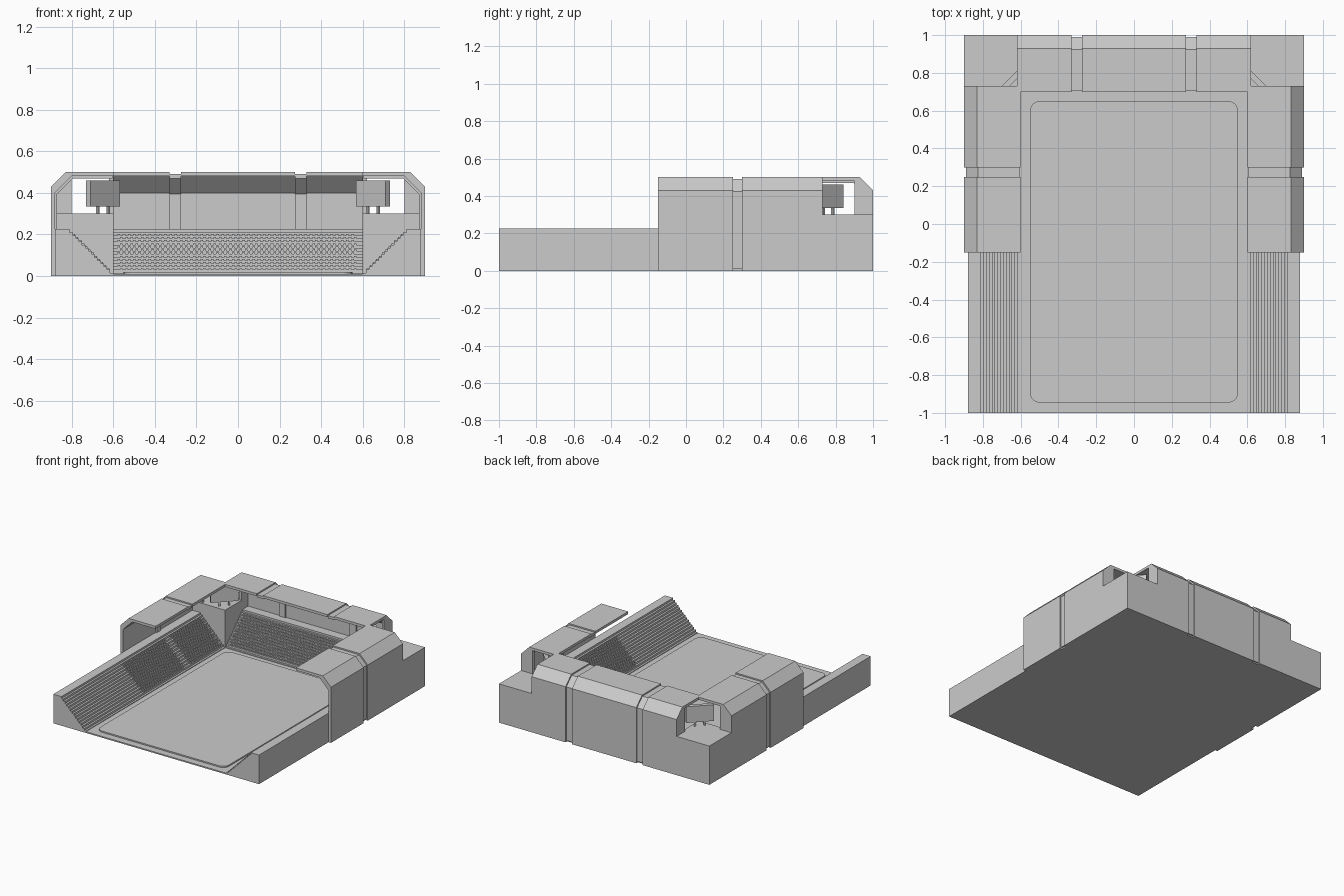
import bpy, bmesh
from math import pi, cos, sin
from mathutils import Matrix, Vector

if "Cube" in bpy.data.objects:
    bpy.data.objects.remove(bpy.data.objects["Cube"])


def finish(bm, name):
    bmesh.ops.recalc_face_normals(bm, faces=bm.faces)
    me = bpy.data.meshes.new(name)
    bm.to_mesh(me)
    bm.free()
    ob = bpy.data.objects.new(name, me)
    bpy.context.collection.objects.link(ob)
    return ob


def prism(bm, profile, place, a, b):
    """Sweep a (u, z) profile from a to b; place maps (u, t, z) to world."""
    ends = [[bm.verts.new(place(u, t, z)) for u, z in profile] for t in (a, b)]
    n = len(profile)
    for ring in ends:
        bm.faces.new(ring)
    for i in range(n):
        j = (i + 1) % n
        bm.faces.new((ends[0][i], ends[0][j], ends[1][j], ends[1][i]))


def box(bm, x0, x1, y0, y1, z0, z1, rot=None):
    m = Matrix.Translation(((x0 + x1) / 2, (y0 + y1) / 2, (z0 + z1) / 2))
    m = m @ Matrix.Diagonal((x1 - x0, y1 - y0, z1 - z0, 1))
    bmesh.ops.create_cube(bm, size=1, matrix=(rot @ m) if rot else m)


STEPS, STEP = 14, 0.015


def stand_profile(start, back):
    pts = [(start, 0)]
    for i in range(STEPS):
        u = start + i * STEP
        pts += [(u, (i + 1) * STEP), (u + STEP, (i + 1) * STEP)]
    top = (STEPS + 1) * STEP
    return pts + [(start + STEPS * STEP, top), (back, top), (back, 0)]


def shell_profile(e, d):
    return [(e - .3 + d / 2, .48 - d), (e - .1 - d / 2, .48 - d), (e - .02 - d, .40 - d / 2),
            (e - .02 - d, d), (e - d, d), (e - d, .43 - d / 2), (e - .07 - d / 2, .5 - d),
            (e - .3 + d / 2, .5 - d)]


def shell(name, e, place, cuts, caps):
    """Thin wall and roof; every second span is a recessed band."""
    bm = bmesh.new()
    for i in range(len(cuts) - 1):
        prism(bm, shell_profile(e, 0.01 if i % 2 else 0), place, cuts[i], cuts[i + 1])
    # closing plates on the open corner ends
    cap = [(e - .1, .23), (e - .1, .48), (e - .02, .40), (e - .02, .23)]
    for a, b in caps:
        prism(bm, cap, place, a, b)
    return finish(bm, name)


def seats(name, start, place, spans):
    bm = bmesh.new()
    for row in range(1, STEPS - 1):
        u, z = start + row * STEP, (row + 1) * STEP
        for a, b in spans:
            t = a + (0.0125 if row % 2 else 0)
            while t + 0.0125 < b:
                prism(bm, [(u + .004, z), (u + .004, z + .007), (u + STEP, z + .007), (u + STEP, z)],
                      place, t, t + 0.0125)
                t += 0.025
    return finish(bm, name)


# ground slab
bm = bmesh.new()
box(bm, -.6, .6, -1, .7, 0, .01)
finish(bm, "ground_slab")

# raised playing field with rounded corners
bm = bmesh.new()
outline = []
for k, (cx, cy) in enumerate([(.5, .6), (-.5, .6), (-.5, -.895), (.5, -.895)]):
    for i in range(7):
        a = k * pi / 2 + i * pi / 12
        outline.append((cx + .05 * cos(a), cy + .05 * sin(a)))
prism(bm, outline, lambda u, t, v: Vector((u, v, t)), .005, .02)
finish(bm, "playing_field")

# side stands, roofs, corner blocks and screens
for s, side in ((-1, "left"), (1, "right")):
    def place(u, t, z, s=s):
        return Vector((s * u, t, z))

    bm = bmesh.new()
    prism(bm, stand_profile(.6, .88), place, -1, .7)
    finish(bm, side + "_stand")
    seats(side + "_seats", .6, place, [(-.28, .24), (.3, .68)])
    shell(side + "_roof_shell", .9, place, [-.15, .25, .30, .73], [(.71, .73)])

    bm = bmesh.new()
    box(bm, *sorted((s * .6, s * .9)), .7, 1, 0, .3)
    finish(bm, side + "_corner_block")

    rot = Matrix.Translation((s * .65, .76, 0)) @ Matrix.Rotation(-s * pi / 4, 4, 'Z')
    bm = bmesh.new()
    box(bm, -.1, .1, -.015, .015, .335, .46, rot)
    for x in (-.035, .035):
        box(bm, x - .006, x + .006, -.006, .006, .295, .34, rot)
    finish(bm, side + "_corner_screen")


# back stand and roof
def place_back(u, t, z):
    return Vector((t, u, z))


bm = bmesh.new()
prism(bm, stand_profile(.7, .98), place_back, -.6, .6)
finish(bm, "back_stand")
seats("back_seats", .7, place_back, [(-.58, .58)])
shell("back_roof_shell", 1.0, place_back, [-.62, -.33, -.275, .275, .33, .62],
      [(-.62, -.6), (.6, .62)])
